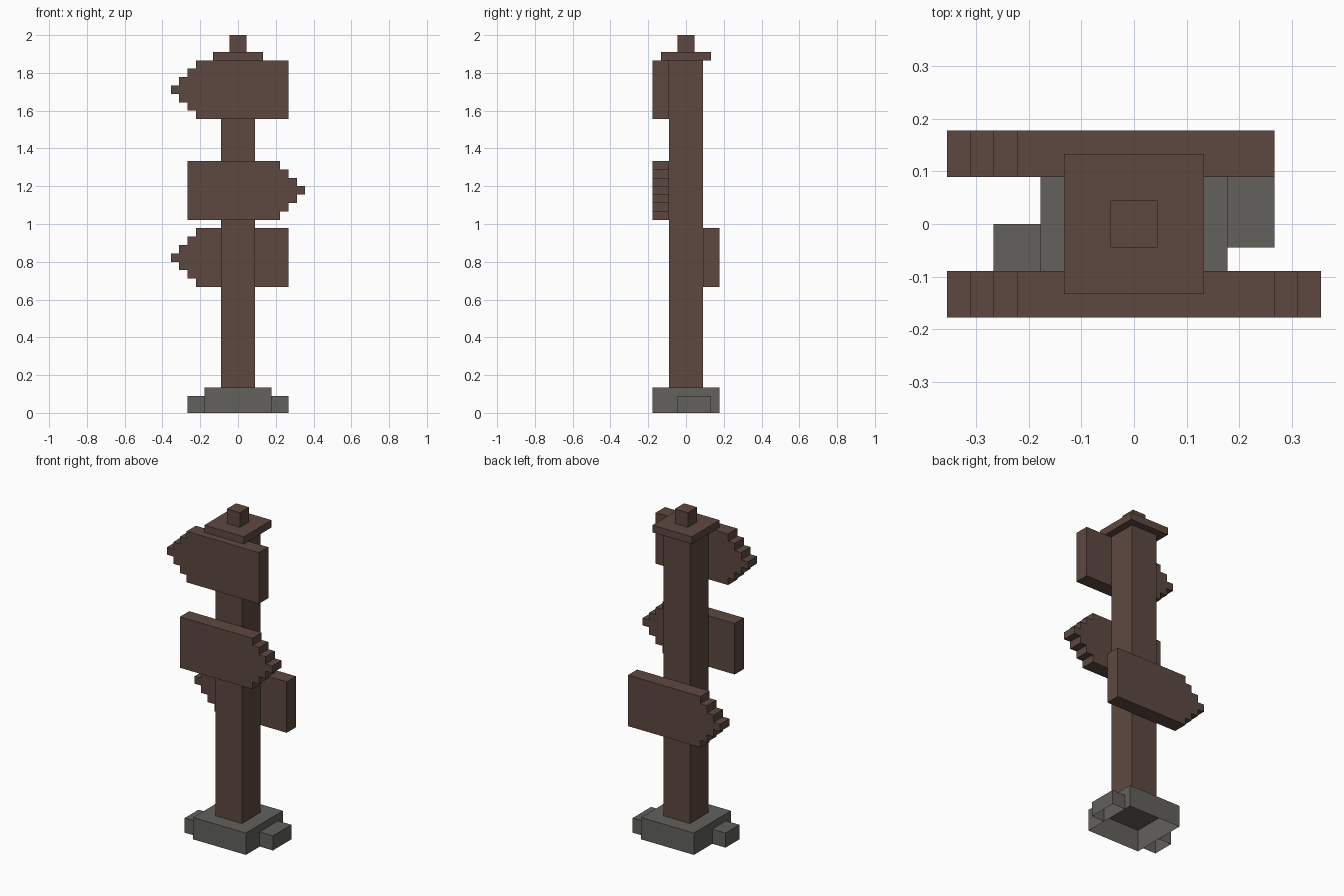
import bpy
import bmesh

U = 2 / 45  # one block of the grid

cube = bpy.data.objects.get("Cube")
if cube:
    bpy.data.objects.remove(cube, do_unlink=True)


def make_material(name, rgb):
    mat = bpy.data.materials.new(name)
    mat.use_nodes = True
    color = (*rgb, 1)
    mat.diffuse_color = color
    bsdf = mat.node_tree.nodes["Principled BSDF"]
    bsdf.inputs["Base Color"].default_value = color
    bsdf.inputs["Roughness"].default_value = 0.9
    return mat


wood = make_material("dark_wood", (0.110, 0.066, 0.051))
stone = make_material("grey_stone", (0.122, 0.119, 0.109))


def add_object(name, bm, mat):
    bmesh.ops.recalc_face_normals(bm, faces=bm.faces)
    mesh = bpy.data.meshes.new(name)
    bm.to_mesh(mesh)
    bm.free()
    mesh.materials.append(mat)
    obj = bpy.data.objects.new(name, mesh)
    bpy.context.collection.objects.link(obj)
    return obj


def block(name, x, y, z, mat, open_bottom=False):
    """Box from (low, high) ranges in blocks."""
    bm = bmesh.new()
    bmesh.ops.create_cube(bm, size=1)
    for v in bm.verts:
        v.co = [U * (r[0] if c < 0 else r[1]) for c, r in zip(v.co, (x, y, z))]
    if open_bottom:
        bm.normal_update()
        under = [f for f in bm.faces if f.normal.z < -0.9]
        bmesh.ops.delete(bm, geom=under, context="FACES_ONLY")
    return add_object(name, bm, mat)


def arrow_sign(name, direction, y, z):
    """Board with a stepped tip, pointing to +x (1) or -x (-1)."""
    top, bottom = [(-6, 3.5)], [(-6, -3.5)]
    for step in range(4):
        half = 3.5 - step
        start = -6 if step == 0 else 4 + step
        if step:
            top.append((start, half))
            bottom.append((start, -half))
        top.append((5 + step, half))
        bottom.append((5 + step, -half))
    outline = top + bottom[::-1]
    bm = bmesh.new()
    verts = [bm.verts.new((direction * px * U, y[0] * U, (z + pz) * U))
             for px, pz in outline]
    face = bm.faces.new(verts)
    result = bmesh.ops.extrude_face_region(bm, geom=[face])
    moved = [g for g in result["geom"] if isinstance(g, bmesh.types.BMVert)]
    bmesh.ops.translate(bm, verts=moved, vec=(0, (y[1] - y[0]) * U, 0))
    return add_object(name, bm, wood)


# Stone footing, hollow underneath
block("base", (-4, 4), (-4, 4), (0, 3), stone, True)
block("left_base_stone", (4, 6), (-1, 3), (0, 2), stone, True)
block("right_base_stone", (-6, -4), (-3, 0), (0, 2), stone, True)

# Post with cap and finial
block("post", (-2, 2), (-2, 2), (3, 42), wood, True)
block("post_cap", (-3, 3), (-3, 3), (42, 43), wood)
block("finial", (-1, 1), (-1, 1), (43, 45), wood)

# Direction boards
arrow_sign("top_sign", -1, (-4, -2), 38.5)
arrow_sign("middle_sign", 1, (-4, -2), 26.5)
arrow_sign("back_sign", -1, (2, 4), 18.5)
